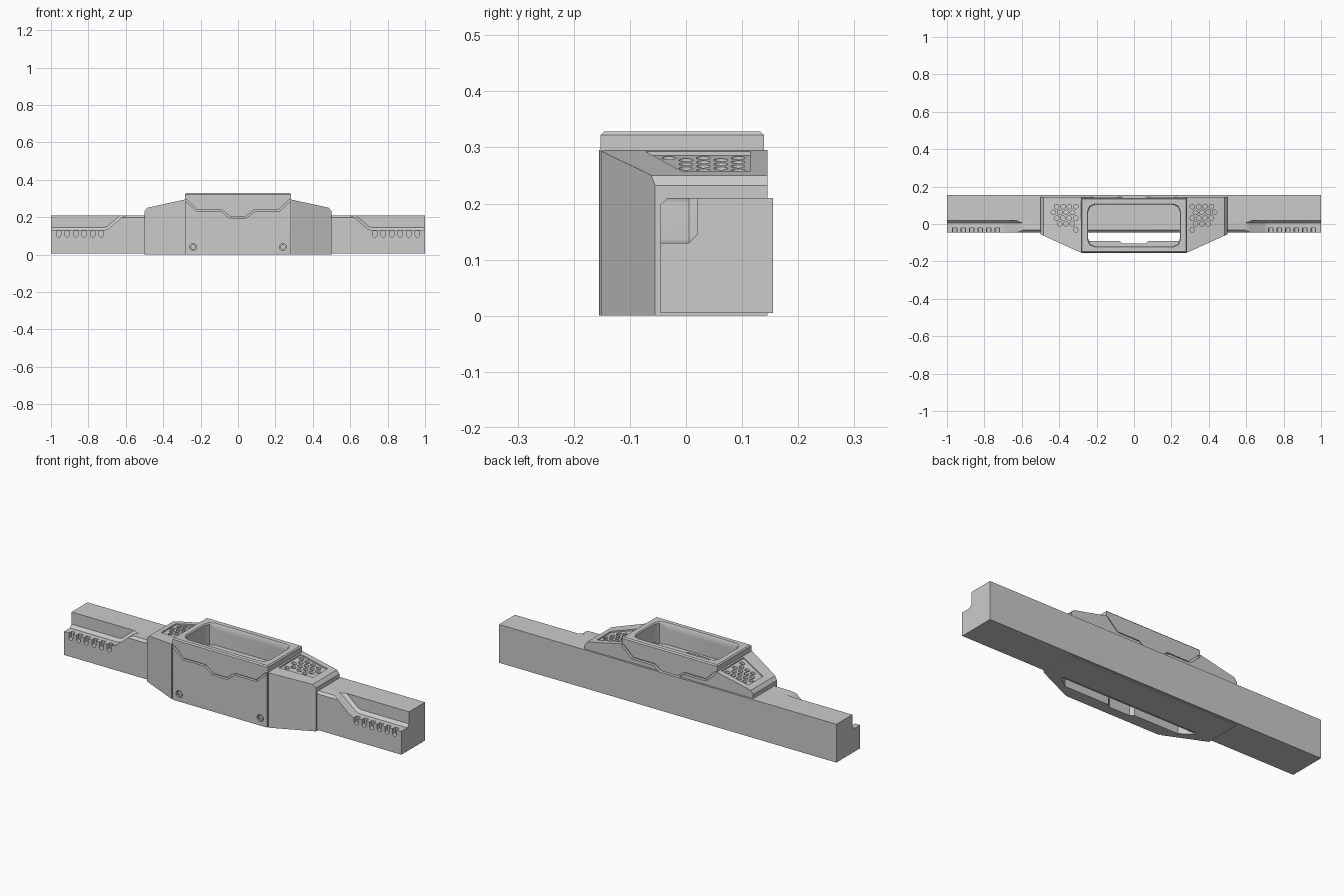
import bpy, bmesh, math
from mathutils import Vector

if "Cube" in bpy.data.objects:
    bpy.data.objects.remove(bpy.data.objects["Cube"], do_unlink=True)

grey = bpy.data.materials.new("plain_grey")
grey.use_nodes = True
grey.diffuse_color = (0.6, 0.6, 0.6, 1)
grey.node_tree.nodes["Principled BSDF"].inputs["Base Color"].default_value = (0.6, 0.6, 0.6, 1)


def loft(name, *solids):
    """Each solid is a list of matching rings, skinned and capped."""
    bm = bmesh.new()
    for rings in solids:
        loops = [[bm.verts.new(p) for p in ring] for ring in rings]
        for a, b in zip(loops, loops[1:]):
            for i in range(len(a)):
                j = (i + 1) % len(a)
                bm.faces.new((a[i], a[j], b[j], b[i]))
        bm.faces.new(loops[0])
        bm.faces.new(loops[-1])
    bmesh.ops.recalc_face_normals(bm, faces=bm.faces)
    mesh = bpy.data.meshes.new(name)
    bm.to_mesh(mesh)
    bm.free()
    mesh.materials.append(grey)
    obj = bpy.data.objects.new(name, mesh)
    bpy.context.collection.objects.link(obj)
    return obj


def along_y(pts, *ys):
    return [[(x, y, z) for x, z in pts] for y in ys]


def along_z(pts, *zs):
    return [[(x, y, z) for x, y in pts] for z in zs]


def both(half):
    """Complete an open right-hand outline with its mirror."""
    return half + [(-x, v) for x, v in reversed(half)]


def flip(solid):
    return [[(-x, y, z) for x, y, z in ring] for ring in solid]


def disc(cx, cz, r, n=16):
    return [(cx + r * math.cos(math.tau * i / n), cz + r * math.sin(math.tau * i / n))
            for i in range(n)]


def rect(x, y0, y1):
    return [(-x, y0), (x, y0), (x, y1), (-x, y1)]


def cut(obj, cutter, mode='DIFFERENCE'):
    cutter.hide_render = True
    mod = obj.modifiers.new("cut", 'BOOLEAN')
    mod.operation, mod.solver, mod.object = mode, 'EXACT', cutter
    bpy.context.view_layer.objects.active = obj
    bpy.ops.object.modifier_apply(modifier=mod.name)
    bpy.data.objects.remove(cutter, do_unlink=True)


def mirrored(name, solids):
    return loft(name, *solids, *[flip(s) for s in solids])


# Long beam with a softened front top edge
section = [(-.045, .005), (.155, .005), (.155, .21), (-.033, .21), (-.045, .198)]
beam = loft("beam", [[(x, y, z) for y, z in section] for x in (-1, 1)])

# Stepped ledge near each end of the beam
ledge = [(1.1, .13), (.715, .13), (.695, .137), (.62, .2), (.595, .21), (.595, .3), (1.1, .3)]
ledge_back = [(1.1, .145), (.715, .145), (.7, .15), (.63, .21), (.61, .22), (.61, .3), (1.1, .3)]
cut(beam, mirrored("ledge_cutter", [along_y(ledge, -.1, .005) + along_y(ledge_back, .02)]))

# Round-bottomed slots along each ledge
slots = []
for i in range(6):
    cx, r = .732 + i * .0455, .012
    arc = [(cx + r * math.cos(a), .105 + r * math.sin(a))
           for a in [math.pi + math.pi * k / 8 for k in range(9)]]
    slots.append(along_y(arc + [(cx + r, .16), (cx - r, .16)], -.1, -.022))
cut(beam, mirrored("slot_cutter", slots))

# Housing: front outline limited by a tapered plan
outline = both([(.5, 0), (.5, .232), (.485, .25), (.46, .256), (.28, .295)])
plan = both([(.28, -.155), (.5, -.055), (.5, .145)])
housing = loft("housing", along_y(outline, -.3, .3))
cut(housing, loft("plan_cutter", along_z(plan, -.1, .5)), 'INTERSECT')

# Open gap between the beam and the front wall
gap = both([(.06, -.105), (.08, -.09), (.34, -.09), (.4, -.045), (.4, -.03)])
cut(housing, loft("gap_cutter", along_z(gap, -.1, .225)))

# Central pocket
x, c, y0, y1 = .245, .04, -.12, .105
pocket = both([(x - c, y0), (x - .012, y0 + .012), (x, y0 + c),
               (x, y1 - c), (x - .012, y1 - .012), (x - c, y1)])
cut(housing, loft("pocket_cutter", along_z(pocket, .212, .5)))

# Seams between the centre and the side wings
seam = [(.281, -.1), (.287, -.1), (.287, .4), (.281, .4)]
cut(housing, mirrored("seam_cutter", [along_y(seam, -.2, -.146)]))

# Recessed grip panels on the sloping wings
def slope(x):
    return .295 - (x - .28) * .2167

panel = [(.291, -.072), (.291, .115), (.45, .115), (.45, -.008)]
cut(housing, mirrored("panel_cutter", [[[(x, y, slope(x) + d) for x, y in panel]
                                        for d in (-.007, .05)]]))

# Staggered round holes in the panels
holes = []
for row in range(5):
    for col in range(5):
        hx = .312 + col * .034 + (.017 if row % 2 else 0)
        hy = .093 - row * .031
        if hx < .437 and hy > -.052 + (hx - .291) * .4:
            holes.append([[(px, py, slope(px) + d) for px, py in disc(hx, hy, .0125, 12)]
                          for d in (-.02, .03)])
cut(housing, mirrored("hole_cutter", holes))

# Screw recesses and screws
cut(housing, mirrored("screw_cutter", [along_y(disc(.24, .04, .019), -.2, -.143)]))
screws = mirrored("screws", [along_y(disc(.24, .04, .014), -.152, -.14)])
cut(screws, mirrored("socket_cutter", [along_y(disc(.24, .04, .007, 6), -.2, -.147)]))

# Draped trim: groove around it in the housing, then the trim plate itself
def drape(g):
    return both([(.04 + g / 2, .203 - g), (.085 + g / 2, .238 - g), (.215 + g / 2, .238 - g),
                 (.265 + g, .286 - g), (.28, .297 - g), (.28, .31)])

cut(housing, loft("groove_cutter", along_y(drape(.008), -.2, -.14),
                  along_y(drape(.008), .13, .2)))
loft("front_trim", along_y(drape(0), -.152, -.13))
loft("rear_trim", along_y(drape(0), .12, .139))

# Raised rim around the pocket with an eased top edge
rim = loft("rim", along_z(rect(.283, -.152, .139), .293, .322)
           + along_z(rect(.277, -.146, .133), .328))
wide = [(px * 1.02, py * 1.03) for px, py in pocket]
cut(rim, loft("rim_cutter", along_z(pocket, .2, .322) + along_z(wide, .328, .4)))

# Ease the shading of the round cuts, keeping every real edge sharp
for obj in (beam, housing, screws, rim):
    bpy.ops.object.select_all(action='DESELECT')
    obj.select_set(True)
    bpy.context.view_layer.objects.active = obj
    bpy.ops.object.shade_smooth_by_angle(angle=math.radians(32))
